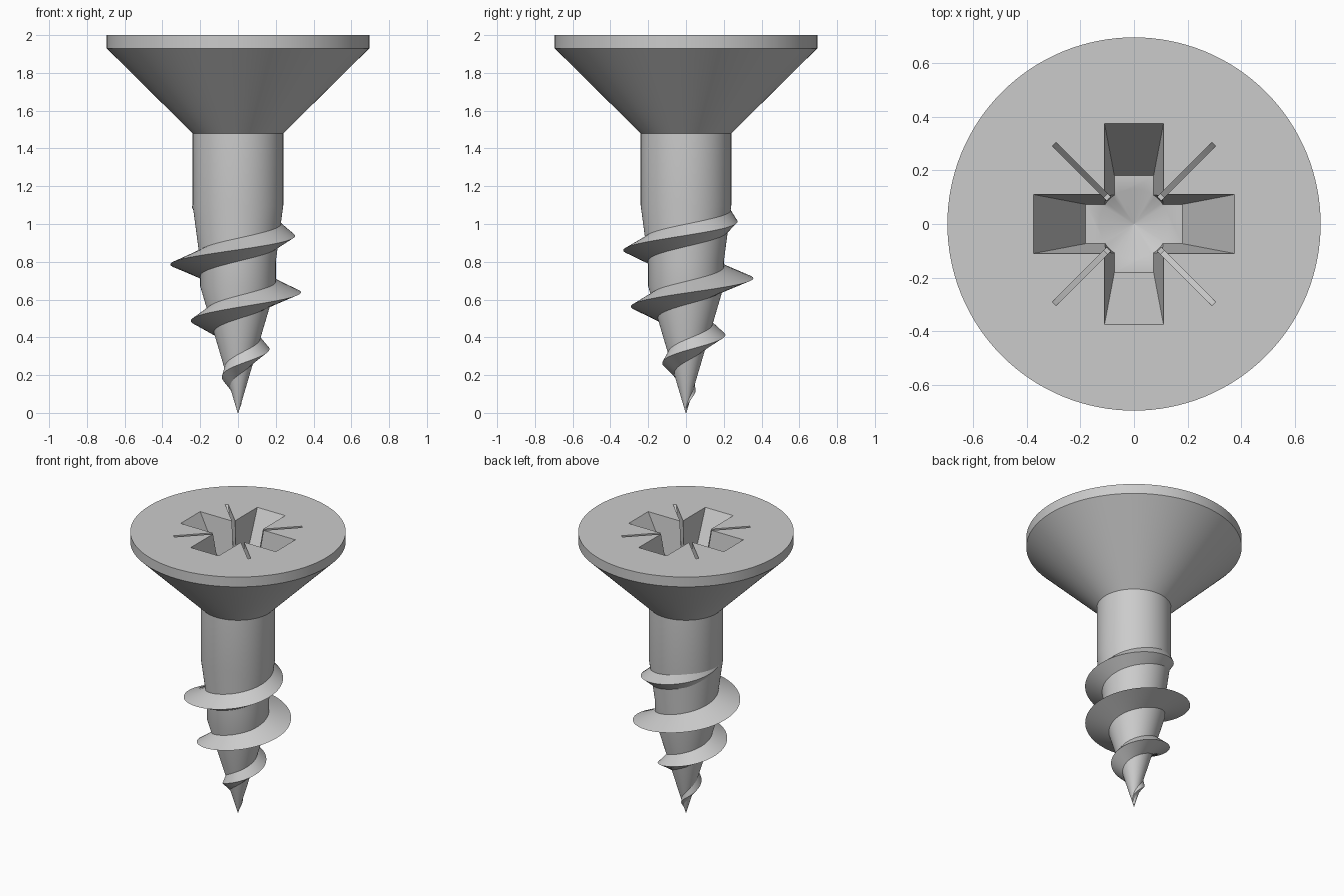
import bpy, bmesh, math
from math import sin, cos, pi

if "Cube" in bpy.data.objects:
    bpy.data.objects.remove(bpy.data.objects["Cube"])


def make(name, verts, faces):
    me = bpy.data.meshes.new(name)
    me.from_pydata(verts, [], faces)
    bm = bmesh.new()
    bm.from_mesh(me)
    bmesh.ops.recalc_face_normals(bm, faces=bm.faces)
    bm.to_mesh(me)
    bm.free()
    ob = bpy.data.objects.new(name, me)
    bpy.context.collection.objects.link(ob)
    return ob


def loft(name, rings):
    """Closed solid through rings of equal point count."""
    n = len(rings[0])
    verts = [p for r in rings for p in r]
    faces = [(k * n + i, k * n + (i + 1) % n, (k + 1) * n + (i + 1) % n, (k + 1) * n + i)
             for k in range(len(rings) - 1) for i in range(n)]
    faces += [tuple(range(n)), tuple(range((len(rings) - 1) * n, len(rings) * n))]
    return make(name, verts, faces)


def circle(r, z, n):
    return [(r * cos(2 * pi * i / n), r * sin(2 * pi * i / n), z) for i in range(n)]


def interp(pts, z):
    for (z0, r0), (z1, r1) in zip(pts, pts[1:]):
        if z <= z1:
            return r0 + (r1 - r0) * max(0, (z - z0) / (z1 - z0))
    return pts[-1][1]


def smooth(ob):
    bpy.ops.object.select_all(action='DESELECT')
    ob.select_set(True)
    bpy.context.view_layer.objects.active = ob
    bpy.ops.object.shade_smooth_by_angle(angle=math.radians(30))


# Shank and countersunk head: revolved profile of (z, radius)
CORE = [(0.0, 0.002), (0.67, 0.2), (0.8, 0.2), (1.1, 0.24), (1.48, 0.24), (1.93, 0.695), (2.0, 0.695)]
body = loft("screw_body", [circle(r, z, 128) for z, r in CORE])

# Cross recess cutter: tapered twelve-sided cross
DEPTH = 0.33


def cross(t):
    a, w = 0.375 - 0.195 * t, 0.11 - 0.037 * t
    quarter = [(a, -w), (a, w), (w, w)]
    pts = []
    for k in range(4):
        c, s = round(cos(k * pi / 2)), round(sin(k * pi / 2))
        pts += [(x * c - y * s, x * s + y * c, 2 - DEPTH * t) for x, y in quarter]
    return pts


cutters = [loft("cross_cutter", [cross(1), cross(-0.1)])]

# Centre bore with a shallow conical floor
floor = 2 - DEPTH
cutters.append(loft("bore_cutter", [circle(0.001, floor - 0.07, 48), circle(0.13, floor, 48),
                                    circle(0.153, 2.03, 48)]))

# Four thin diagonal grooves: side profile of (radius, z)
GROOVE = [(0.06, 2.03), (0.443, 2.03), (0.345, 1.9), (0.15, 1.72), (0.06, 1.72)]
for k in range(4):
    a = pi / 4 + k * pi / 2
    rings = [[(r * cos(a) - s * sin(a), r * sin(a) + s * cos(a), z) for r, z in GROOVE]
             for s in (-0.01, 0.01)]
    cutters.append(loft("groove_cutter", rings))

for c in cutters:
    c.hide_render = True
    m = body.modifiers.new("recess", 'BOOLEAN')
    m.operation, m.solver, m.object = 'DIFFERENCE', 'EXACT', c
    bpy.ops.object.select_all(action='DESELECT')
    body.select_set(True)
    bpy.context.view_layer.objects.active = body
    bpy.ops.object.modifier_apply(modifier=m.name)
for c in cutters:
    bpy.data.objects.remove(c)
smooth(body)

# Thread: right-handed helical ridge, crest given as (z, radius)
CREST = [(0.03, 0.012), (0.2, 0.093), (0.64, 0.335), (0.71, 0.356), (0.76, 0.363), (0.8, 0.356), (1.1, 0.24)]
PITCH, Z0, Z1, STEPS = 0.305, 0.03, 1.1, 420
rings = []
for i in range(STEPS + 1):
    z = Z0 + (Z1 - Z0) * i / STEPS
    a = 2 * pi * (z - 0.635) / PITCH
    h = min(0.065, 0.015 + 0.3 * z, 0.8 * (1.13 - z))
    section = [(max(0.001, interp(CORE, z - h) - 0.008), max(0.005, z - h)),
               (interp(CREST, z), z),
               (max(0.001, interp(CORE, z + h) - 0.008), z + h)]
    rings.append([(r * cos(a), r * sin(a), zz) for r, zz in section])
smooth(loft("screw_thread", rings))
